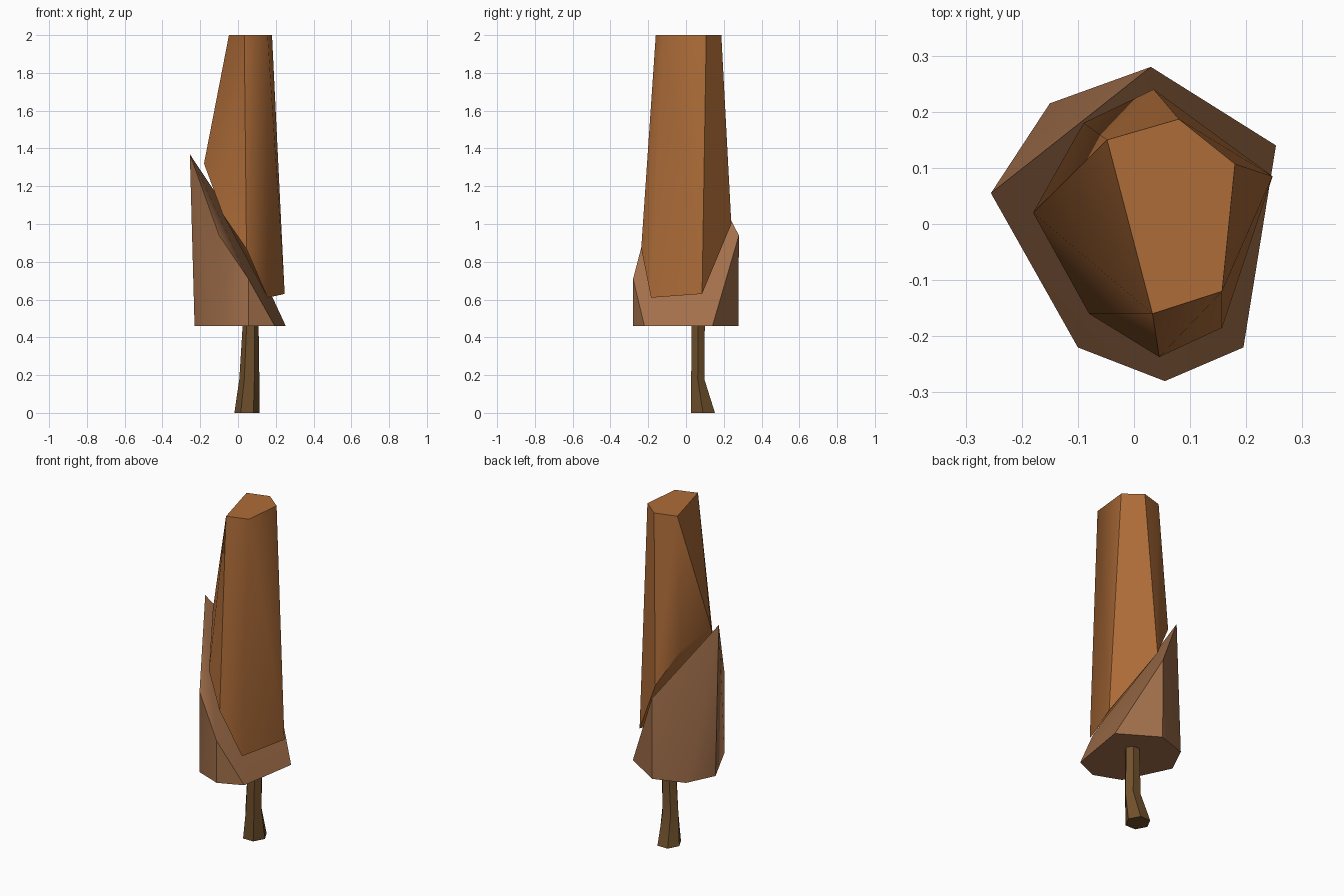
import bpy, bmesh, math

if "Cube" in bpy.data.objects:
    bpy.data.objects.remove(bpy.data.objects["Cube"])


def finish(bm, name, color):
    bmesh.ops.recalc_face_normals(bm, faces=bm.faces[:])
    me = bpy.data.meshes.new(name)
    bm.to_mesh(me)
    bm.free()
    ob = bpy.data.objects.new(name, me)
    bpy.context.collection.objects.link(ob)
    mat = bpy.data.materials.new(name + "_colour")
    mat.diffuse_color = (*color, 1)
    mat.use_nodes = True
    mat.node_tree.nodes["Principled BSDF"].inputs["Base Color"].default_value = mat.diffuse_color
    me.materials.append(mat)
    bpy.ops.object.select_all(action='DESELECT')
    ob.select_set(True)
    bpy.context.view_layer.objects.active = ob
    bpy.ops.object.shade_smooth_by_angle(angle=math.radians(42))
    return ob


def hull(name, points, color):
    """Faceted solid stretched over two outlines."""
    bm = bmesh.new()
    for p in points:
        bm.verts.new(p)
    bmesh.ops.convex_hull(bm, input=bm.verts[:])
    loose = [v for v in bm.verts if not v.link_faces]
    bmesh.ops.delete(bm, geom=loose, context='VERTS')
    bmesh.ops.dissolve_limit(bm, angle_limit=math.radians(2),
                             verts=bm.verts[:], edges=bm.edges[:])
    return finish(bm, name, color)


def loft(name, rings, sides, color):
    """Rings given as (cx, cy, z, rx, ry)."""
    bm = bmesh.new()
    loops = []
    for cx, cy, z, rx, ry in rings:
        loops.append([bm.verts.new((cx + rx * math.cos(2 * math.pi * i / sides),
                                    cy + ry * math.sin(2 * math.pi * i / sides), z))
                      for i in range(sides)])
    for a, b in zip(loops, loops[1:]):
        for i in range(sides):
            j = (i + 1) % sides
            bm.faces.new((a[i], a[j], b[j], b[i]))
    bm.faces.new(loops[0])
    bm.faces.new(loops[-1])
    return finish(bm, name, color)


# Flared trunk
loft("trunk", [(0.048, 0.09, 0.0, 0.067, 0.073),
               (0.06, 0.062, 0.18, 0.053, 0.040),
               (0.067, 0.065, 0.47, 0.042, 0.040)], 6, (0.16, 0.08, 0.025))

# Lower foliage: flat base, top sliced steeply down to the right
base = [(-0.23, 0.05), (-0.1, -0.22), (0.055, -0.28), (0.195, -0.22),
        (0.253, 0.14), (0.03, 0.277), (-0.15, 0.215)]
slice_top = [(-0.255, 0.055, 1.37), (-0.1, -0.22, 0.94),
             (0.055, -0.28, 0.71), (0.03, 0.28, 0.94)]
hull("lower_foliage", [(x, y, 0.46) for x, y in base] + slice_top,
     (0.36, 0.16, 0.07))

# Upper foliage: sliced underside, flat five-sided top
slice_bottom = [(-0.18, 0.02, 1.32), (-0.08, -0.16, 1.05), (0.045, -0.237, 0.87),
                (0.157, -0.185, 0.61), (0.247, 0.085, 0.63),
                (0.035, 0.24, 1.0), (-0.09, 0.18, 1.22)]
crown = [(-0.048, 0.15), (0.08, 0.187), (0.18, 0.107), (0.157, -0.12), (0.033, -0.16)]
hull("upper_foliage", slice_bottom + [(x, y, 2.0) for x, y in crown],
     (0.42, 0.15, 0.04))
